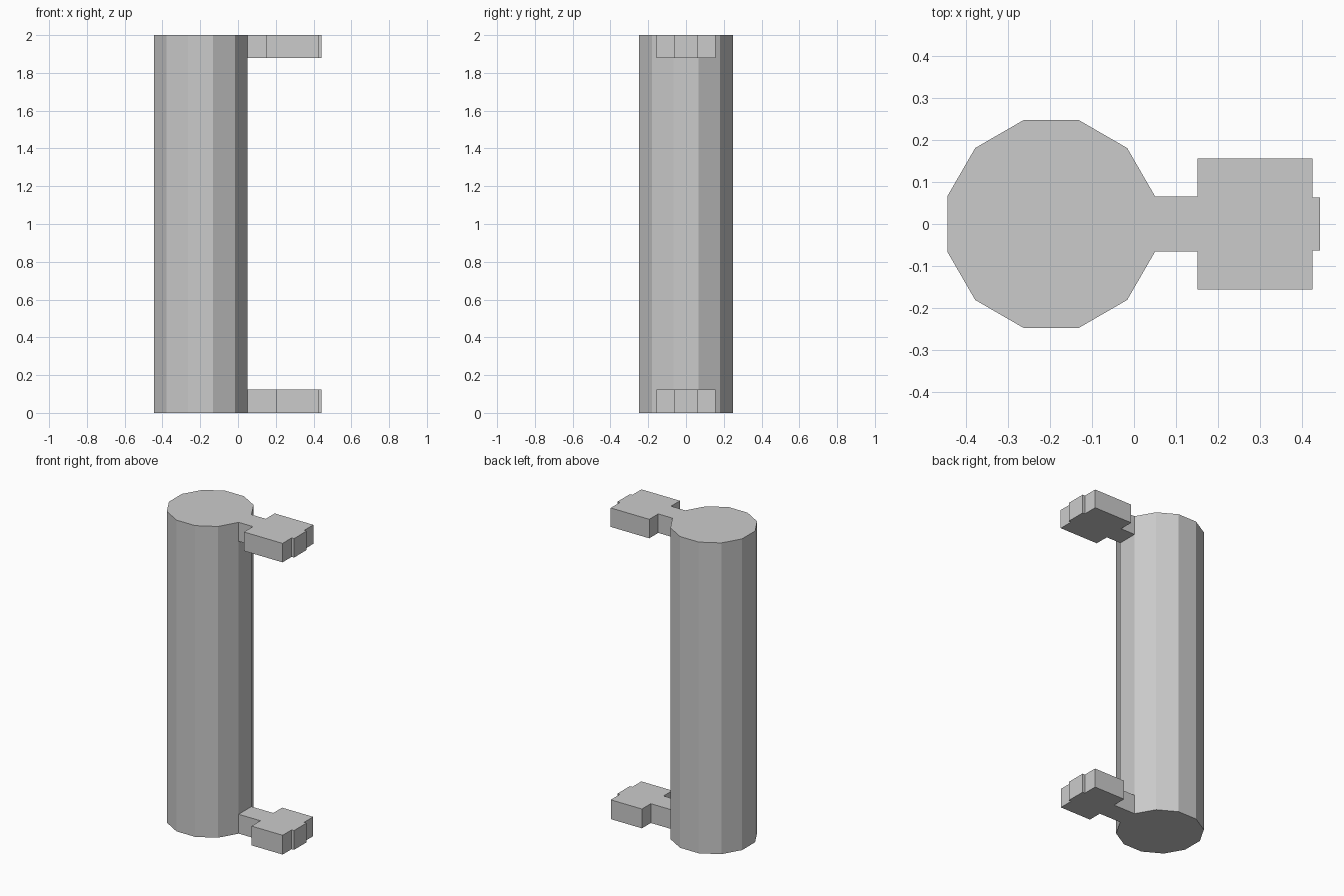
import bpy, bmesh
from math import pi, cos, sin

if "Cube" in bpy.data.objects:
    bpy.data.objects.remove(bpy.data.objects["Cube"])


def prism(name, outline, z0, z1):
    """Extrude a flat xy outline from z0 to z1 as a closed solid."""
    bm = bmesh.new()
    face = bm.faces.new([bm.verts.new((x, y, z0)) for x, y in outline])
    top = bmesh.ops.extrude_face_region(bm, geom=[face], use_keep_orig=True)
    verts = [v for v in top["geom"] if isinstance(v, bmesh.types.BMVert)]
    bmesh.ops.translate(bm, verts=verts, vec=(0, 0, z1 - z0))
    bmesh.ops.recalc_face_normals(bm, faces=bm.faces)
    mesh = bpy.data.meshes.new(name)
    bm.to_mesh(mesh)
    bm.free()
    obj = bpy.data.objects.new(name, mesh)
    bpy.context.collection.objects.link(obj)
    return obj


def bracket(name, head_x, half_width, z0, z1):
    """Narrow neck, wide head and a small raised tab on the end."""
    half = [(0.05, 0.065), (head_x, 0.065), (head_x, half_width),
            (0.426, half_width), (0.426, 0.063), (0.443, 0.063)]
    outline = half + [(x, -y) for x, y in reversed(half)]
    return prism(name, outline, z0, z1)


# Twelve-sided post with flat sides facing the axes
R = 0.2475 / cos(pi / 12)
ring = [(-0.1975 + R * cos(a), R * sin(a))
        for a in (pi / 12 + i * pi / 6 for i in range(12))]
prism("post", ring, 0, 2)

# Hinge brackets at both ends; the lower head is shorter
bracket("upper_bracket", 0.152, 0.156, 1.878, 2)
bracket("lower_bracket", 0.205, 0.155, 0, 0.124)
